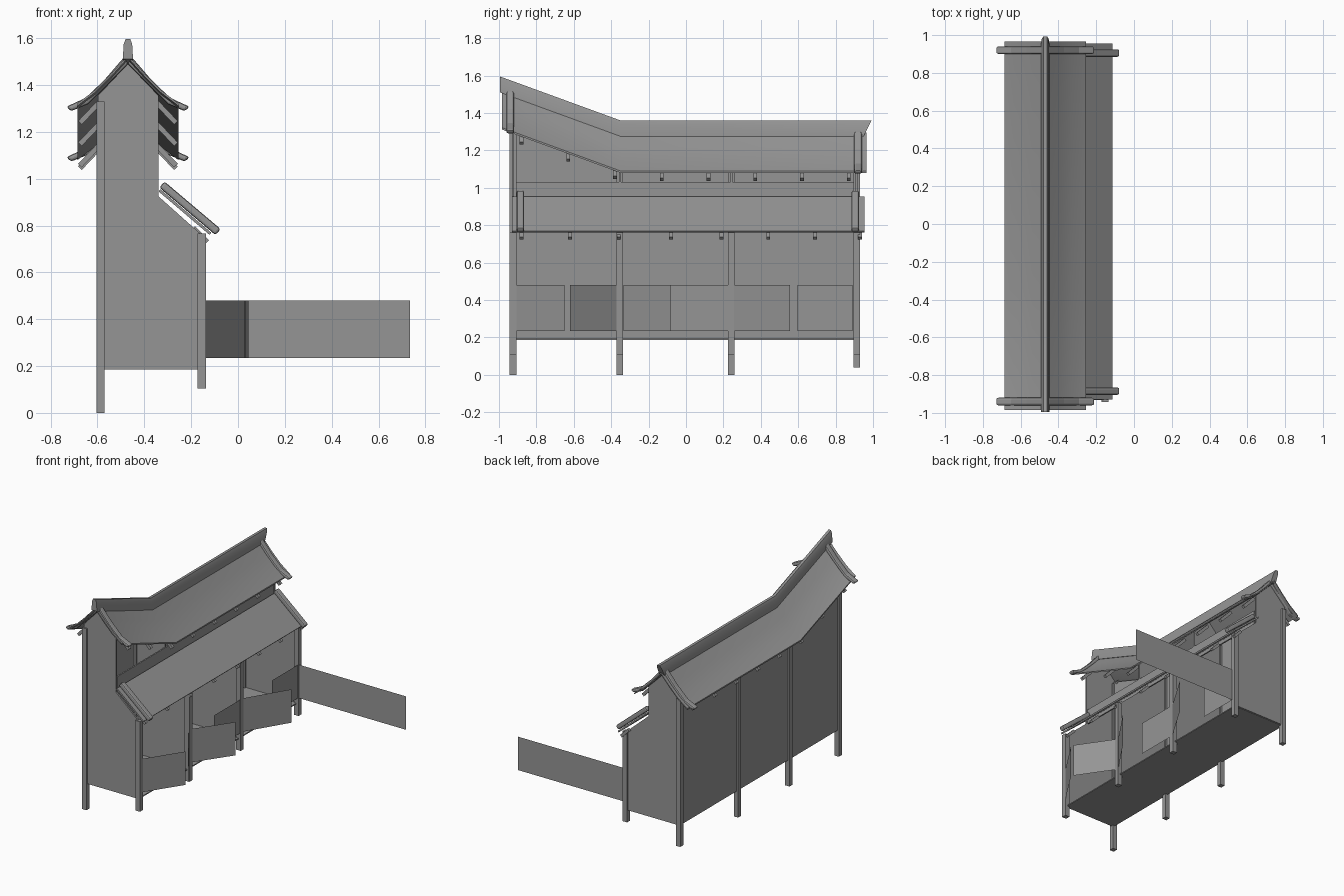
import bpy, math

if "Cube" in bpy.data.objects:
    bpy.data.objects.remove(bpy.data.objects["Cube"], do_unlink=True)

grey = bpy.data.materials.new("plain grey")
grey.use_nodes = True
grey.diffuse_color = (0.3, 0.3, 0.3, 1)
grey.node_tree.nodes["Principled BSDF"].inputs["Base Color"].default_value = (0.3, 0.3, 0.3, 1)

MID = -0.47                       # x of the main ridge
APEX = 1.295                      # roof apex over the level part
BEND = -0.35                      # y where the roof starts to climb
POSTS = (-0.925, -0.353, 0.243, 0.913)
BACK, FRONT, STEP = -0.588, -0.155, -0.345


def lift(y):
    """Extra roof height towards the front end."""
    return max(0, BEND - y) * 0.365


def build(name, verts, faces, smooth=False):
    mesh = bpy.data.meshes.new(name)
    mesh.from_pydata(verts, [], faces)
    mesh.materials.append(grey)
    ob = bpy.data.objects.new(name, mesh)
    bpy.context.collection.objects.link(ob)
    bpy.ops.object.select_all(action="DESELECT")
    ob.select_set(True)
    bpy.context.view_layer.objects.active = ob
    bpy.ops.object.mode_set(mode="EDIT")
    bpy.ops.mesh.select_all(action="SELECT")
    bpy.ops.mesh.normals_make_consistent(inside=False)
    bpy.ops.object.mode_set(mode="OBJECT")
    if smooth:
        bpy.ops.object.shade_smooth_by_angle(angle=math.radians(35))
    return ob


def loft(name, rings, smooth=False):
    """Closed rings joined one to the next, capped at both ends."""
    n = len(rings[0])
    faces = [tuple(range(n)), tuple(range((len(rings) - 1) * n, len(rings) * n))]
    for r in range(len(rings) - 1):
        for i in range(n):
            j = (i + 1) % n
            faces.append((r * n + i, r * n + j, (r + 1) * n + j, (r + 1) * n + i))
    return build(name, [v for ring in rings for v in ring], faces, smooth)


def slab(name, outline, y, depth):
    """An x-z outline given thickness along y."""
    return loft(name, [[(x, y + s * depth / 2, z) for x, z in outline] for s in (-1, 1)])


def box(name, x0, x1, y0, y1, z0, z1):
    return slab(name, [(x0, z0), (x1, z0), (x1, z1), (x0, z1)], (y0 + y1) / 2, y1 - y0)


def bar(name, a, b, y, width, thick):
    """A tilted bar from a to b in the x-z plane."""
    dx, dz = b[0] - a[0], b[1] - a[1]
    k = thick / 2 / math.hypot(dx, dz)
    nx, nz = -dz * k, dx * k
    return slab(name, [(a[0] + nx, a[1] + nz), (b[0] + nx, b[1] + nz),
                       (b[0] - nx, b[1] - nz), (a[0] - nx, a[1] - nz)], y, width)


def rounded(ob, width):
    mod = ob.modifiers.new("soft edge", "BEVEL")
    mod.width = width
    mod.segments = 2


def mirrored(half):
    """Half outline from the ridge outwards, completed on the other side."""
    return [(MID + x, z) for x, z in half] + [(MID - x, z) for x, z in reversed(half) if x > 0]


# End walls and partitions
for y in POSTS:
    up = lift(y)
    slab("cross_wall", [(BACK, 0.19), (FRONT, 0.19), (FRONT, 0.76), (-0.34, 0.925),
                        (-0.34, 1.145 + up), (MID, 1.28 + up), (BACK - 0.01, 1.145 + up)],
         y, 0.012)

# Floor, back wall and the low upper wall
box("floor", BACK, FRONT, POSTS[0], POSTS[-1], 0.186, 0.194)
stations = (POSTS[0], BEND, POSTS[-1])
loft("back_wall", [[(BACK - 0.005, y, 0.19), (BACK + 0.005, y, 0.19),
                    (BACK + 0.005, y, 1.14 + lift(y)), (BACK - 0.005, y, 1.14 + lift(y))]
                   for y in stations])
box("upper_side_wall", STEP - 0.005, STEP + 0.005, POSTS[0] + 0.015, POSTS[-1] - 0.015, 0.92, 1.03)

# Posts
for y in POSTS:
    h = 0.0175
    foot = 0.04 if y == POSTS[-1] else 0
    box("back_post", -0.605, -0.57, y - h, y + h, foot, 1.12 + lift(y))
    box("front_post", -0.173, -0.136, y - h, y + h, 0.105, 0.765)

# Main roof, curved and climbing towards the front
top = [(0, 0), (0.07, -0.078), (0.14, -0.148), (0.215, -0.205)]
section = mirrored(top)
section = section[:4] + [(x, z - 0.01) for x, z in reversed(section[:4])]
for side in (1, -1):
    loft("main_roof", [[(MID + side * (x - MID), y, APEX + lift(y) + z) for x, z in section]
                       for y in (-0.985, BEND, 0.965)], True)

# Ridge beam
ridge = [(-0.022, -0.02), (-0.018, 0.045), (-0.01, 0.065), (0.01, 0.065), (0.018, 0.045), (0.022, -0.02)]
loft("ridge_beam", [[(MID + x, y + lean * (z + 0.02), APEX + lift(y) + z) for x, z in ridge]
                    for y, lean in ((-0.995, 0), (BEND, 0), (0.95, 0.5))], True)

# Main roof gable boards with flared tips
upper = [(0, 0.028), (0.1, -0.088), (0.18, -0.165), (0.263, -0.203)]
lower = [(0.243, -0.222), (0.17, -0.192), (0.09, -0.112), (0, -0.022)]
for y in (-0.94, 0.92):
    for side in (1, -1):
        rounded(slab("gable_board", [(MID + side * x, APEX + lift(y) + z) for x, z in upper + lower],
                     y, 0.042), 0.01)

# Rafter ends under the main eaves
for i in range(8):
    y = -0.88 + i * 0.25
    z = lift(y)
    for side in (1, -1):
        bar("rafter_end", (MID + side * 0.11, 1.145 + z), (MID + side * 0.205, 1.045 + z), y, 0.02, 0.022)

# Lower lean-to roof, its end boards and rafter ends
bar("lower_roof", (-0.335, 0.95), (-0.118, 0.765), 0.0125, 1.885, 0.012)
for y in (-0.885, 0.905):
    rounded(bar("lower_end_board", (-0.325, 0.975), (-0.085, 0.772), y, 0.04, 0.034), 0.01)
for y in (-0.88, -0.62, -0.36, -0.08, 0.19, 0.44, 0.69, 0.93):
    bar("lower_rafter_end", (-0.19, 0.79), (-0.13, 0.73), y, 0.02, 0.02)

# Stall doors, from hinge to free edge, seen from above
doors = [((-0.14, -0.91), (0.03, -0.65)), ((-0.14, -0.37), (0.03, -0.62)),
         ((-0.14, -0.335), (0.035, -0.08)), ((-0.14, 0.225), (-0.14, -0.08)),
         ((-0.14, 0.25), (0.045, 0.555)), ((-0.14, 0.89), (-0.14, 0.595)),
         ((-0.14, 0.9), (0.735, 0.9))]
for a, b in doors:
    build("stall_door", [(*a, 0.235), (*b, 0.235), (*b, 0.48), (*a, 0.48)], [(0, 1, 2, 3)])
